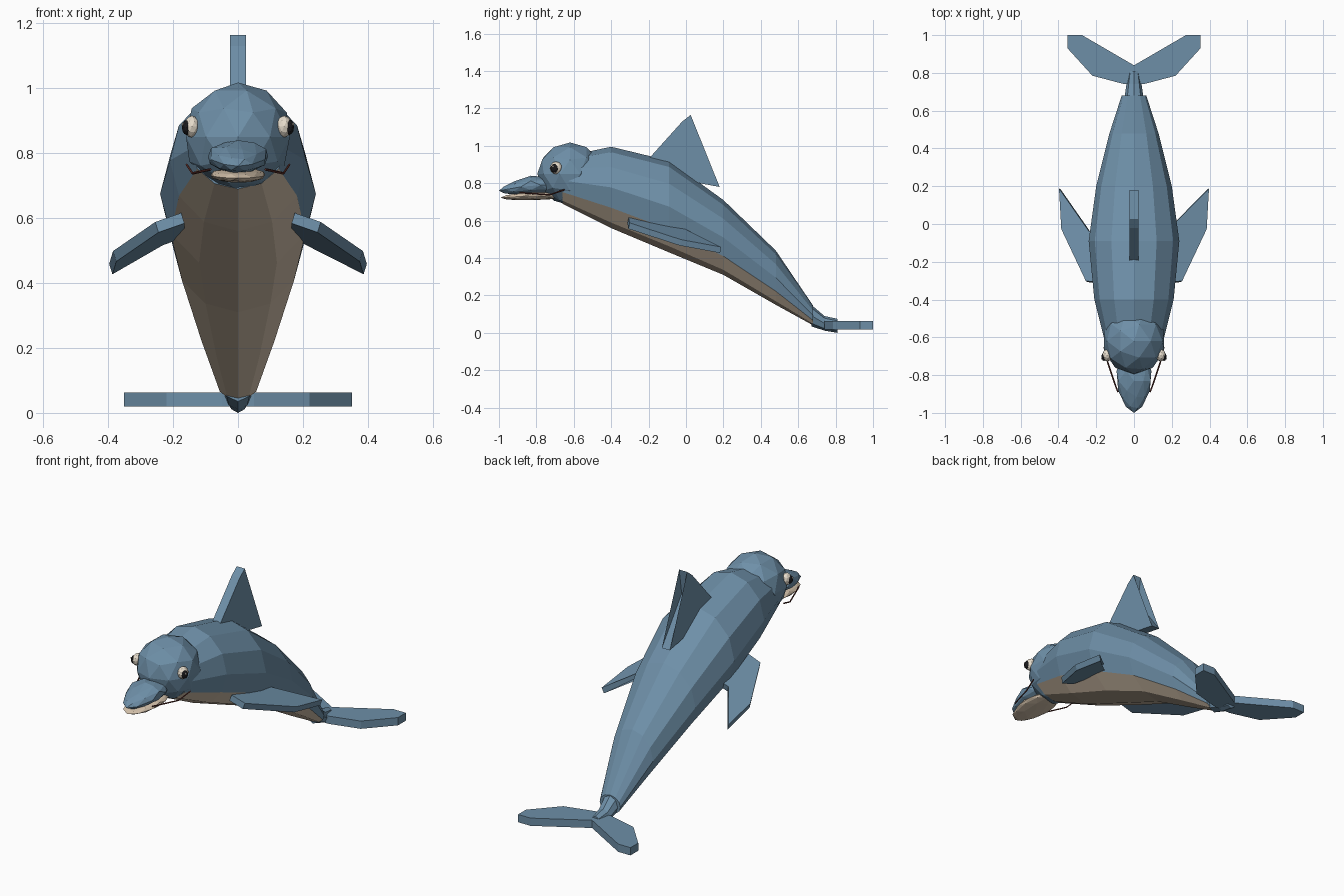
import bpy, bmesh, math
from mathutils import Vector

if "Cube" in bpy.data.objects:
    bpy.data.objects.remove(bpy.data.objects["Cube"])


def material(name, rgb):
    m = bpy.data.materials.new(name)
    m.diffuse_color = (*rgb, 1)
    m.use_nodes = True
    m.node_tree.nodes["Principled BSDF"].inputs["Base Color"].default_value = m.diffuse_color
    return m


BLUE = material("dolphin blue", (0.155, 0.275, 0.39))
CREAM = material("belly cream", (0.66, 0.54, 0.41))
WHITE = material("eye white", (0.82, 0.74, 0.62))
BLACK = material("pupil black", (0.01, 0.01, 0.012))
RED = material("mouth dark red", (0.10, 0.025, 0.02))


def finish(name, bm, *mats):
    bmesh.ops.recalc_face_normals(bm, faces=bm.faces)
    me = bpy.data.meshes.new(name)
    bm.to_mesh(me)
    bm.free()
    for m in mats:
        me.materials.append(m)
    ob = bpy.data.objects.new(name, me)
    bpy.context.collection.objects.link(ob)
    return ob


def loft(name, rings, sides, *mats, belly=False):
    """Rings are (y, bottom z, top z, half width)."""
    bm = bmesh.new()
    loops = []
    for y, lo, hi, w in rings:
        c, r = (lo + hi) / 2, (hi - lo) / 2
        loops.append([bm.verts.new((w * math.sin(a), y, c + r * math.cos(a)))
                      for a in (math.tau * i / sides for i in range(sides))])
    for a, b in zip(loops, loops[1:]):
        for i in range(sides):
            j = (i + 1) % sides
            f = bm.faces.new((a[i], a[j], b[j], b[i]))
            # the lowest four strips are the pale belly
            if belly and abs(i + 0.5 - sides / 2) < sides / 6:
                f.material_index = 1
    bm.faces.new(loops[0])
    bm.faces.new(loops[-1])
    return finish(name, bm, *mats)


def ball(name, centre, radii, mat, subdiv=2, taper=0.0):
    """Faceted ellipsoid; taper narrows and drops the front (-y) end."""
    bm = bmesh.new()
    bmesh.ops.create_icosphere(bm, subdivisions=subdiv, radius=1)
    for v in bm.verts:
        k = 1 - taper * max(0, -v.co.y)
        v.co = Vector((v.co.x * radii[0] * k, v.co.y * radii[1],
                       v.co.z * radii[2] * k - taper * 0.1 * max(0, -v.co.y))) + Vector(centre)
    return finish(name, bm, mat)


def slab(name, points, offset, mat):
    """Flat outline thickened symmetrically along offset."""
    bm = bmesh.new()
    o = Vector(offset)
    a = [bm.verts.new(Vector(p) - o) for p in points]
    b = [bm.verts.new(Vector(p) + o) for p in points]
    bm.faces.new(a)
    bm.faces.new(b)
    for i in range(len(a)):
        j = (i + 1) % len(a)
        bm.faces.new((a[i], a[j], b[j], b[i]))
    bmesh.ops.triangulate(bm, faces=[f for f in bm.faces if len(f.verts) > 4])
    return finish(name, bm, mat)


# Body and tail stock
loft("body", [(-0.66, 0.69, 0.94, 0.145), (-0.4, 0.56, 0.995, 0.21),
              (-0.09, 0.43, 0.92, 0.24), (0.2, 0.31, 0.71, 0.2),
              (0.48, 0.15, 0.44, 0.13), (0.68, 0.04, 0.145, 0.065)],
     12, BLUE, CREAM, belly=True)
loft("tail_stock", [(0.67, 0.035, 0.15, 0.05), (0.74, 0.012, 0.09, 0.04),
                    (0.81, 0.0, 0.075, 0.028)], 8, BLUE)

# Head and beak
ball("head", (0, -0.62, 0.85), (0.168, 0.175, 0.168), BLUE)
ball("upper_beak", (0, -0.83, 0.79), (0.097, 0.17, 0.05), BLUE, taper=0.3)
ball("lower_jaw", (0, -0.82, 0.733), (0.088, 0.172, 0.023), CREAM, taper=0.1)

# Dorsal fin
slab("dorsal_fin", [(0, y, z) for y, z in
     [(-0.2, 0.93), (-0.02, 1.13), (0.025, 1.165), (0.003, 1.02),
      (0.18, 0.78), (0.02, 0.81)]], (0.025, 0, 0), BLUE)

# Tail fluke: one half outline, mirrored
half = [(0.05, 0.74), (0.22, 0.785), (0.352, 0.93), (0.352, 1.0), (0.275, 1.0)]
for s, side in ((1, "left"), (-1, "right")):
    outline = [(0, 0.74)] + half + [(0, 0.84)]
    slab(side + "_fluke", [(s * x, y, 0.041) for x, y in outline], (0, 0, 0.022), BLUE)

    # Flipper lying on a plane that slopes outward and back
    fin = [(0.17, -0.31), (0.25, -0.305), (0.38, -0.03), (0.392, 0.185),
           (0.235, -0.04), (0.17, -0.04)]
    slab(side + "_flipper",
         [(s * x, y, 0.59 - 0.34 * (x - 0.2) - 0.165 * (y + 0.31)) for x, y in fin],
         (s * 0.005, 0.003, 0.016), BLUE)

    # Eye: white, pupil and glint
    ball(side + "_eye", (s * 0.142, -0.695, 0.882), (0.026, 0.033, 0.034), WHITE)
    ball(side + "_pupil", (s * 0.158, -0.703, 0.88), (0.015, 0.022, 0.024), BLACK)
    ball(side + "_glint", (s * 0.17, -0.711, 0.889), (0.004, 0.006, 0.006), WHITE, 1)

    # Mouth corner line
    cu = bpy.data.curves.new(side + "_mouth_line", "CURVE")
    cu.dimensions = "3D"
    cu.bevel_depth = 0.004
    cu.bevel_resolution = 0
    cu.use_fill_caps = True
    sp = cu.splines.new("POLY")
    path = [(0.085, -0.89, 0.75), (0.1, -0.85, 0.747), (0.14, -0.73, 0.738), (0.158, -0.65, 0.765)]
    sp.points.add(len(path) - 1)
    for p, (x, y, z) in zip(sp.points, path):
        p.co = (s * x, y, z, 1)
    cu.materials.append(RED)
    bpy.context.collection.objects.link(bpy.data.objects.new(side + "_mouth_line", cu))
